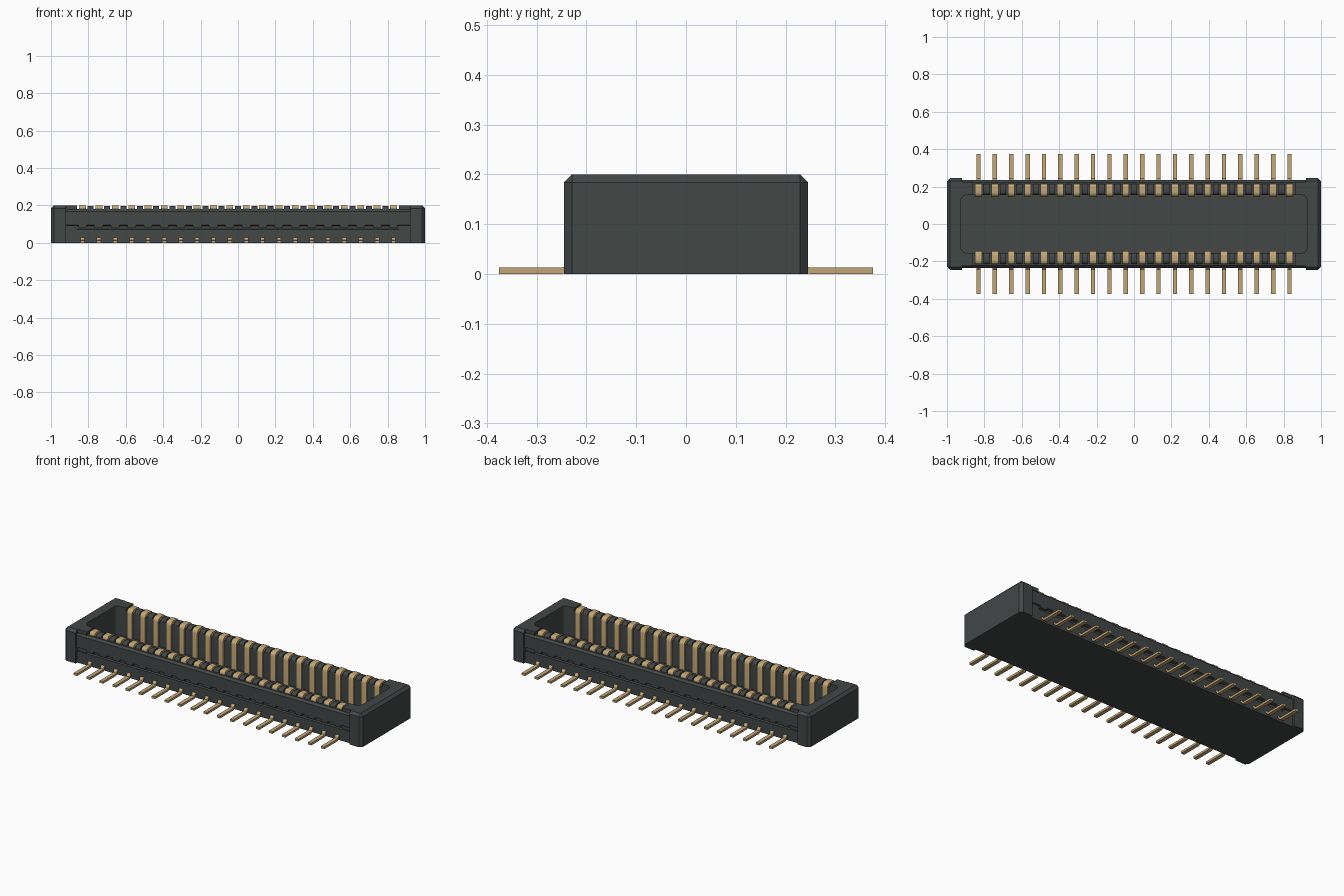
import bpy, bmesh
from math import sin, cos, pi

cube = bpy.data.objects.get("Cube")
if cube:
    bpy.data.objects.remove(cube, do_unlink=True)


def material(name, rgb):
    m = bpy.data.materials.new(name)
    m.use_nodes = True
    m.diffuse_color = (*rgb, 1)
    bsdf = m.node_tree.nodes["Principled BSDF"]
    bsdf.inputs["Base Color"].default_value = (*rgb, 1)
    bsdf.inputs["Roughness"].default_value = 0.6
    return m


DARK = material("dark grey plastic", (0.055, 0.063, 0.062))
GOLD = material("gold metal", (0.55, 0.39, 0.18))

COUNT, PITCH = 20, 0.0875
CENTRES = [(i - (COUNT - 1) / 2) * PITCH for i in range(COUNT)]


def arc(cx, cy, r, start, end, steps=5):
    """Points on a rounded corner, angles in quarter turns."""
    angles = [(start + (end - start) * i / steps) * pi / 2 for i in range(steps + 1)]
    return [(cx + r * cos(a), cy + r * sin(a)) for a in angles]


def finish(name, bm, mat):
    bmesh.ops.recalc_face_normals(bm, faces=bm.faces)
    mesh = bpy.data.meshes.new(name)
    bm.to_mesh(mesh)
    bm.free()
    mesh.materials.append(mat)
    obj = bpy.data.objects.new(name, mesh)
    bpy.context.collection.objects.link(obj)
    bpy.context.view_layer.objects.active = obj
    obj.select_set(True)
    bpy.ops.object.shade_smooth_by_angle(angle=0.55)
    obj.select_set(False)
    return obj


def prism(bm, base, offset):
    """Extrude a closed outline of 3D points along an offset."""
    face = bm.faces.new([bm.verts.new(p) for p in base])
    out = bmesh.ops.extrude_face_region(bm, geom=[face])
    moved = [v for v in out["geom"] if isinstance(v, bmesh.types.BMVert)]
    bmesh.ops.translate(bm, vec=offset, verts=moved)


def row(name, profile, side, spans, mat):
    """Sweep a (y, z) profile along each (centre, width) span in x."""
    bm = bmesh.new()
    for x, width in spans:
        prism(bm, [(x - width / 2, side * y, z) for y, z in profile], (width, 0, 0))
    return finish(name, bm, mat)


def spans(centres, width):
    return [(x, width) for x in centres]


# Floor of the housing
floor = [(-0.225, 0), (0.225, 0), (0.225, 0.025), (-0.225, 0.025)]
row("housing_floor", floor, 1, [(0, 1.9)], DARK)

# End caps with rounded cavity corners and chamfered outer edges
half = [(0.92, 0.245), (0.92, 0.225), (0.86, 0.225), (0.86, 0.155)]
half += arc(0.895, 0.125, 0.03, 1, 0)
outline = [(1, -0.245), (1, 0.245)] + half + [(x, -y) for x, y in reversed(half)]
for side, label in ((1, "left"), (-1, "right")):
    bm = bmesh.new()
    prism(bm, [(side * x, y, 0) for x, y in outline], (0, 0, 0.2))

    def outer(v):
        return abs(v.co.x) > 0.99 or abs(v.co.y) > 0.24

    rims = []
    for e in bm.edges:
        a, b = e.verts
        if outer(a) and outer(b):
            top = a.co.z > 0.19 and b.co.z > 0.19
            corner = abs(a.co.z - b.co.z) > 0.1 and abs(a.co.x) > 0.99
            if top or corner:
                rims.append(e)
    bmesh.ops.bevel(bm, geom=rims, offset=0.016, segments=1, affect="EDGES")
    finish(label + "_end_cap", bm, DARK)

# Side wall: lower band, groove, upper band with chamfered lip
wall = [(0.155, 0), (0.23, 0), (0.23, 0.07), (0.22, 0.074), (0.22, 0.09),
        (0.235, 0.095), (0.235, 0.168), (0.223, 0.18), (0.155, 0.18)]
lug = [(0.215, 0.082), (0.235, 0.082), (0.235, 0.1), (0.215, 0.1)]
# Rounded rib between contacts
rib = [(0.155, 0.02)] + arc(0.174, 0.178, 0.019, 2, 1)
rib += arc(0.196, 0.178, 0.019, 1, 0) + [(0.215, 0.02)]
# Contact wrapped over the wall
contact = [(0.145, 0.02)] + arc(0.17, 0.175, 0.025, 2, 1)
contact += arc(0.199, 0.184, 0.016, 1, 0) + [(0.215, 0.02)]
# Solder leg, bending up into the wall
leg = [(0.2, 0.016), (0.222, 0.016)] + arc(0.251, 0.016, 0.016, 2, 3, 4)
leg += [(0.375, 0), (0.375, 0.013), (0.256, 0.013)]
leg += arc(0.228, 0.014, 0.016, 0, 1, 4) + [(0.2, 0.03)]

gaps = [x + PITCH / 2 for x in CENTRES[:-1]]
for side, label in ((-1, "front"), (1, "back")):
    row(label + "_wall", wall, side, [(0, 1.86)], DARK)
    row(label + "_wall_lugs", lug, side, spans(CENTRES, 0.045), DARK)
    row(label + "_ribs", rib, side, spans(gaps, 0.032), DARK)
    row(label + "_contacts", contact, side, spans(CENTRES, 0.036), GOLD)
    row(label + "_legs", leg, side, spans(CENTRES, 0.023), GOLD)
